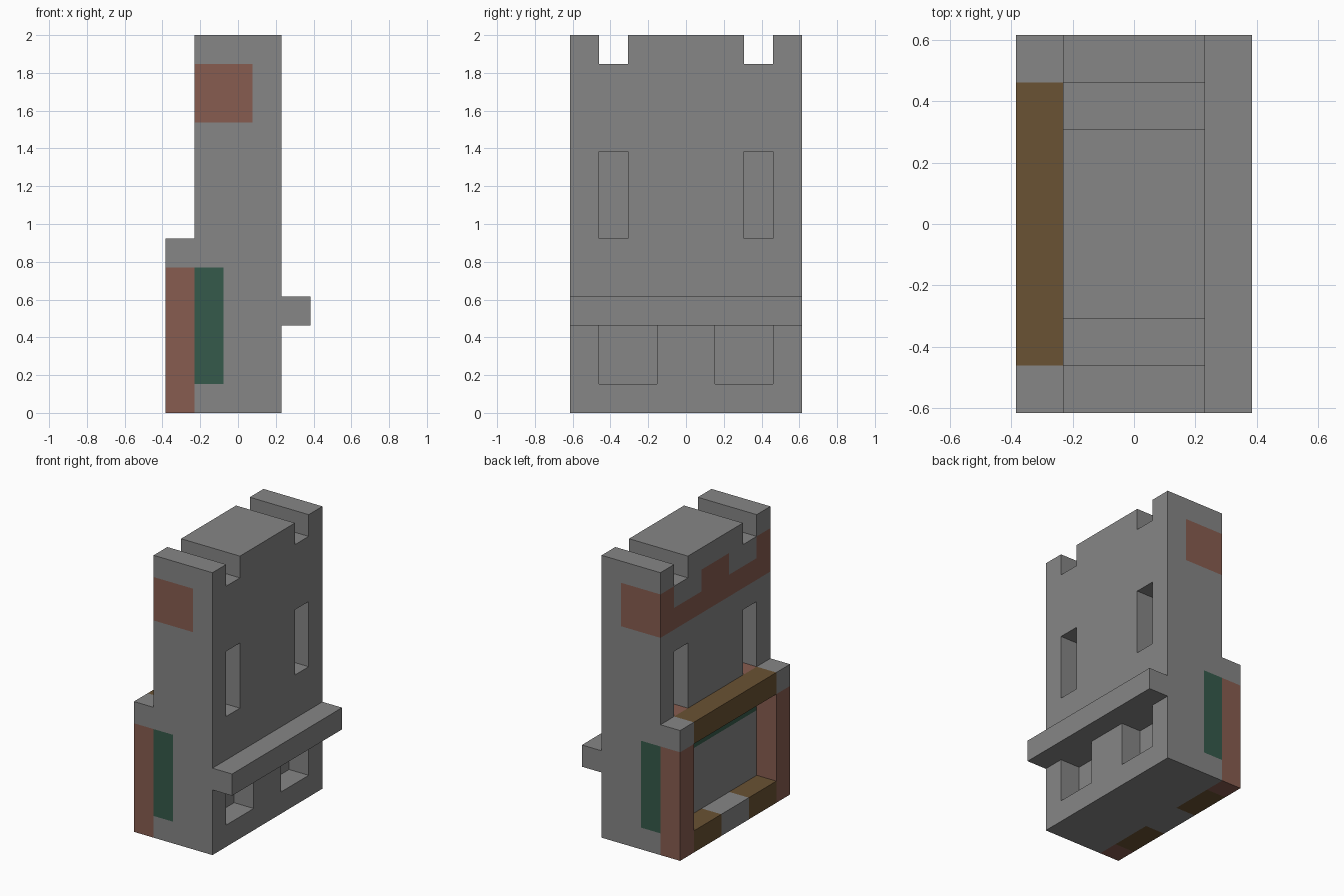
import bpy, bmesh
from itertools import product
from mathutils import Vector

U = 2 / 13  # one building block
GREY, CLAY, GREEN, WOOD = range(4)

if "Cube" in bpy.data.objects:
    bpy.data.objects.remove(bpy.data.objects["Cube"])


def make_material(name, rgb):
    mat = bpy.data.materials.new(name)
    mat.use_nodes = True
    mat.diffuse_color = (*rgb, 1)
    mat.node_tree.nodes["Principled BSDF"].inputs["Base Color"].default_value = (*rgb, 1)
    return mat


MATERIALS = [
    make_material("stone grey", (0.238, 0.238, 0.238)),
    make_material("clay red", (0.242, 0.107, 0.080)),
    make_material("leaf green", (0.036, 0.102, 0.069)),
    make_material("timber brown", (0.144, 0.084, 0.033)),
]


def block_cells(lo, hi):
    return set(product(*(range(a, b) for a, b in zip(lo, hi))))


def build(name, box, cuts=(), paint=lambda c, n: GREY):
    """Box on the block grid (x 0..5, y -4..4, z 0..13) with cuts; paint picks a colour per face."""
    cells = block_cells(*box)
    for cut in cuts:
        cells -= block_cells(*cut)
    bm = bmesh.new()
    for cell in sorted(cells):
        for axis, side in product(range(3), (-1, 1)):
            n = Vector((0, 0, 0))
            n[axis] = side
            if tuple(int(a + b) for a, b in zip(cell, n)) in cells:
                continue
            centre = Vector(cell) + Vector((0.5, 0.5, 0.5)) + n / 2
            u, v = Vector((0, 0, 0)), Vector((0, 0, 0))
            u[(axis + 1) % 3] = 0.5
            v[(axis + 2) % 3] = 0.5 * side
            corners = (centre - u - v, centre + u - v, centre + u + v, centre - u + v)
            face = bm.faces.new([bm.verts.new(p) for p in corners])
            face.material_index = paint(centre, n)
    bmesh.ops.remove_doubles(bm, verts=bm.verts, dist=0.01)
    # Merge the block faces into clean flat panels
    bmesh.ops.dissolve_limit(bm, angle_limit=0.01, verts=bm.verts, edges=bm.edges,
                             delimit={'MATERIAL'})
    for vert in bm.verts:
        vert.co = (vert.co - Vector((2.5, 0, 0))) * U
    mesh = bpy.data.meshes.new(name)
    bm.to_mesh(mesh)
    bm.free()
    for mat in MATERIALS:
        mesh.materials.append(mat)
    obj = bpy.data.objects.new(name, mesh)
    bpy.context.collection.objects.link(obj)
    return obj


def both_sides(x0, x1, y0, y1, z0, z1):
    return [((x0, y0, z0), (x1, y1, z1)), ((x0, -y1, z0), (x1, -y0, z1))]


def paint_tower(c, n):
    y = abs(c.y)
    if n.y and y == 4:  # end walls
        if 10 < c.z < 12 and c.x < 3:
            return CLAY
        if 1 < c.z < 5 and c.x < 2:
            return GREEN
    if n.x < 0 and c.x == 1:  # wall above and behind the frame
        if 10 < c.z < 11 or (11 < c.z < 12 and not 1 < y < 3):
            return CLAY
        if 4 < c.z < 5 and y < 3:
            return GREEN
    if n.z > 0 and c.z == 6 and c.x < 2:  # window sills
        return CLAY
    return GREY


def paint_post(c, n):
    return CLAY if c.z < 5 else GREY


def paint_sill_beam(c, n):
    return WOOD if abs(c.y) > 1 else GREY


# Tower: roof slots, slit windows on both broad walls, lower openings
slots = both_sides(1, 4, 2, 3, 12, 13)
slits = both_sides(1, 2, 2, 3, 6, 9) + both_sides(3, 4, 2, 3, 6, 9)
openings = both_sides(3, 4, 1, 3, 1, 3)
build("tower", ((1, -4, 0), (4, 4, 13)), slots + slits + openings, paint_tower)

# Ledge along one broad wall
build("ledge", ((4, -4, 3), (5, 4, 4)))

# Frame on the opposite wall
for label, y in (("front", -4), ("back", 3)):
    build(label + "_post", ((0, y, 0), (1, y + 1, 6)), paint=paint_post)
build("top_beam", ((0, -3, 5), (1, 3, 6)), paint=lambda c, n: WOOD)
build("bottom_beam", ((0, -3, 0), (1, 3, 1)), paint=paint_sill_beam)
